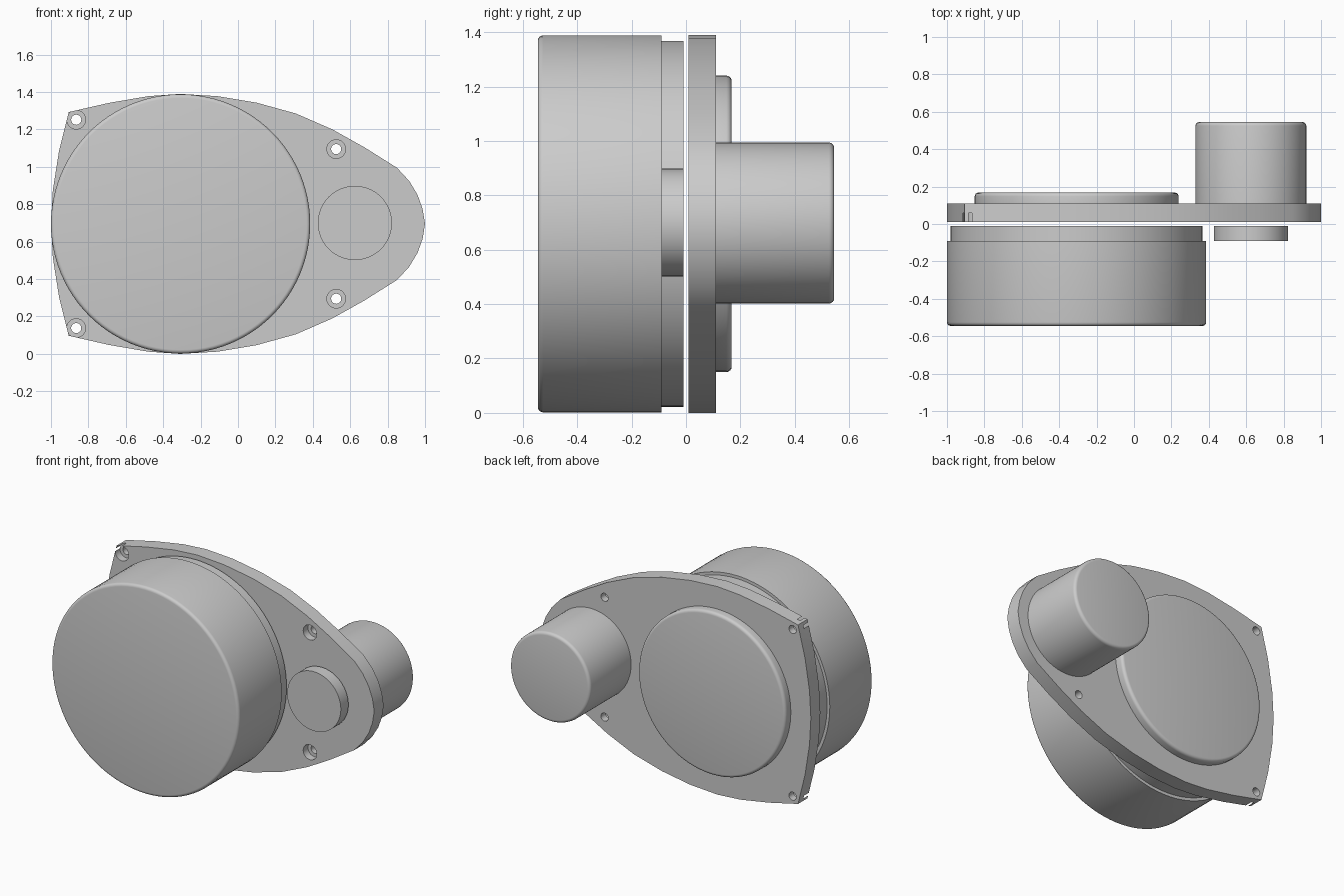
import bpy, bmesh, math
from mathutils import Matrix

cube = bpy.data.objects.get("Cube")
if cube:
    bpy.data.objects.remove(cube, do_unlink=True)

MID_Z = 0.695
GREY = (0.6, 0.6, 0.6, 1)
grey = bpy.data.materials.new("plain_grey")
grey.use_nodes = True
grey.diffuse_color = GREY
grey.node_tree.nodes["Principled BSDF"].inputs["Base Color"].default_value = GREY


def add_object(name, bm):
    bmesh.ops.recalc_face_normals(bm, faces=bm.faces)
    mesh = bpy.data.meshes.new(name)
    bm.to_mesh(mesh)
    bm.free()
    mesh.materials.append(grey)
    obj = bpy.data.objects.new(name, mesh)
    bpy.context.collection.objects.link(obj)
    return obj


def select_only(obj):
    bpy.ops.object.select_all(action='DESELECT')
    bpy.context.view_layer.objects.active = obj
    obj.select_set(True)


def smooth(obj, degrees=35):
    select_only(obj)
    bpy.ops.object.shade_smooth_by_angle(angle=math.radians(degrees))


def disc(name, x, z, radius, y0, y1, round_y=None, rounding=0.02, sides=96):
    """Cylinder along y; the rim at round_y gets a rounded edge."""
    bm = bmesh.new()
    place = Matrix.Translation((x, (y0 + y1) / 2, z)) @ Matrix.Rotation(math.pi / 2, 4, 'X')
    bmesh.ops.create_cone(bm, cap_ends=True, segments=sides, radius1=radius,
                          radius2=radius, depth=y1 - y0, matrix=place)
    if round_y is not None:
        rim = [e for e in bm.edges if all(abs(v.co.y - round_y) < 1e-4 for v in e.verts)]
        bmesh.ops.bevel(bm, geom=rim, offset=rounding, segments=4,
                        profile=0.5, affect='EDGES')
    return add_object(name, bm)


# Mounting plate: upper half outline from the nose to the left edge, mirrored below
upper = [(1, 0), (0.987, 0.08), (0.96, 0.155), (0.915, 0.23), (0.85, 0.3),
         (0.675, 0.41), (0.505, 0.505), (0.31, 0.59), (0.1, 0.648), (-0.11, 0.683),
         (-0.31, 0.695), (-0.48, 0.683), (-0.69, 0.647), (-0.905, 0.598),
         (-0.957, 0.39), (-0.99, 0.18), (-1, 0)]
outline = upper + [(x, -z) for x, z in reversed(upper[1:-1])]
bm = bmesh.new()
face = bm.faces.new([bm.verts.new((x, 0.01, MID_Z + z)) for x, z in outline])
wall = bmesh.ops.extrude_face_region(bm, geom=[face])
bmesh.ops.translate(bm, vec=(0, 0.1, 0),
                    verts=[g for g in wall["geom"] if isinstance(g, bmesh.types.BMVert)])
plate = add_object("mounting_plate", bm)

# Counterbored screw holes
for x, dz in ((-0.865, 0.557), (0.525, 0.4)):
    for side in (1, -1):
        for radius, y0, y1 in ((0.05, -0.05, 0.06), (0.027, -0.1, 0.2)):
            cutter = disc("hole_cutter", x, MID_Z + side * dz, radius, y0, y1, sides=32)
            cutter.hide_render = True
            cut = plate.modifiers.new("hole", 'BOOLEAN')
            cut.operation = 'DIFFERENCE'
            cut.solver = 'EXACT'
            cut.object = cutter
            select_only(plate)
            bpy.ops.object.modifier_apply(modifier=cut.name)
            bpy.data.objects.remove(cutter, do_unlink=True)
smooth(plate, 20)

# Front drum and its neck, small front disc, rear pad and rear motor can
smooth(disc("front_drum", -0.307, MID_Z, 0.693, -0.545, -0.09, -0.545))
smooth(disc("drum_neck", -0.307, MID_Z, 0.673, -0.09, -0.01))
smooth(disc("small_front_disc", 0.625, MID_Z + 0.005, 0.198, -0.09, -0.01))
smooth(disc("rear_pad", -0.307, MID_Z, 0.545, 0.11, 0.168, 0.168))
smooth(disc("motor_can", 0.625, MID_Z + 0.003, 0.296, 0.11, 0.545, 0.545))
